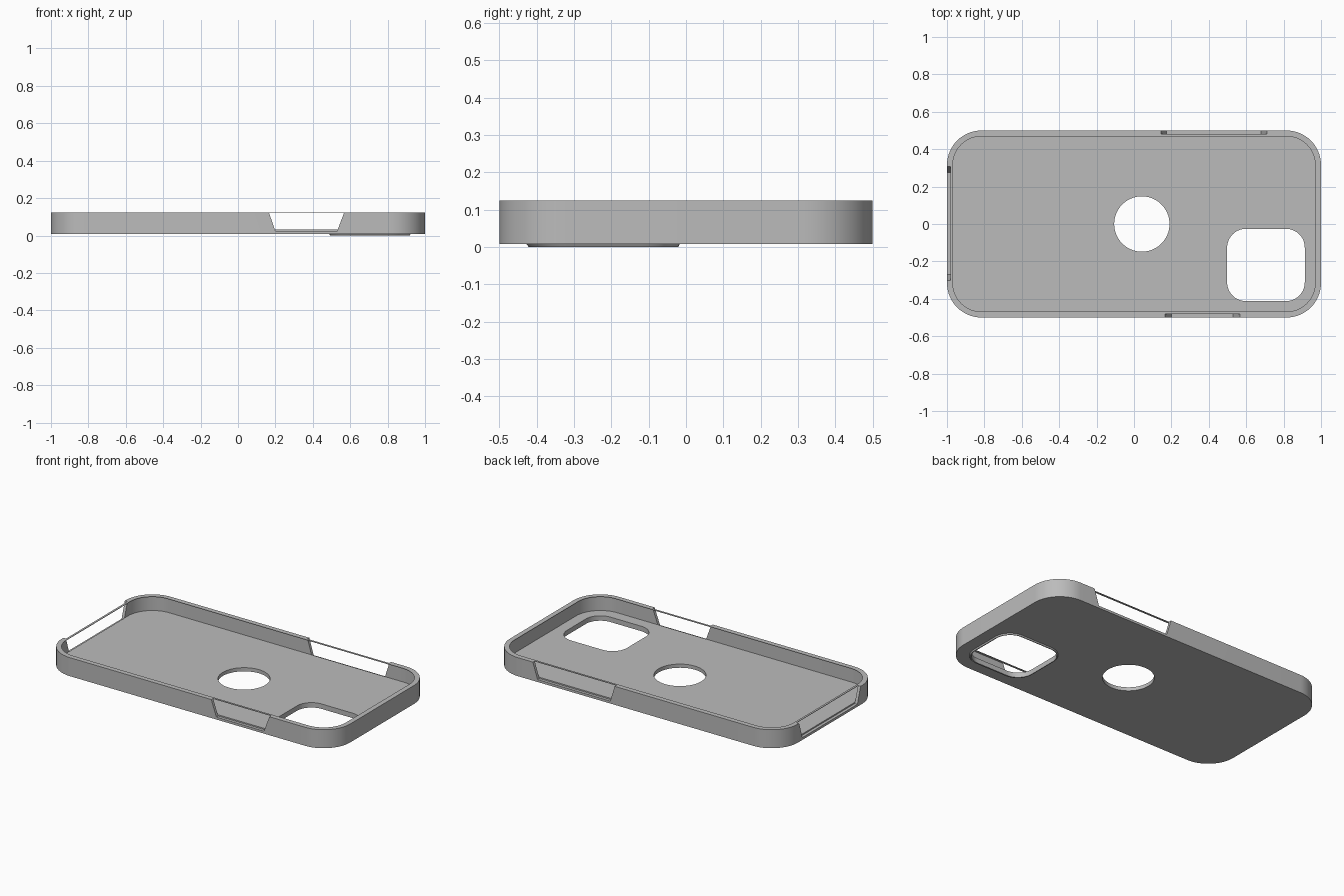
import bpy, bmesh, math

if "Cube" in bpy.data.objects:
    bpy.data.objects.remove(bpy.data.objects["Cube"])

grey = bpy.data.materials.new("case_grey")
grey.diffuse_color = (0.5, 0.5, 0.5, 1)
grey.use_nodes = True
grey.node_tree.nodes["Principled BSDF"].inputs["Base Color"].default_value = grey.diffuse_color


def rounded(x0, x1, y0, y1, r, n=16):
    """Outline of a rounded rectangle, counter-clockwise."""
    pts = []
    centres = [(x1 - r, y1 - r), (x0 + r, y1 - r), (x0 + r, y0 + r), (x1 - r, y0 + r)]
    for k, (cx, cy) in enumerate(centres):
        for i in range(n + 1):
            a = math.pi / 2 * (k + i / n)
            pts.append((cx + r * math.cos(a), cy + r * math.sin(a)))
    return pts


def loft(name, loops, caps=True):
    """Skin a list of equal-length 3D loops; without caps it closes into a ring."""
    bm = bmesh.new()
    rows = [[bm.verts.new(p) for p in lp] for lp in loops]
    n = len(rows[0])
    pairs = list(zip(rows, rows[1:]))
    if caps:
        bm.faces.new(rows[0])
        bm.faces.new(rows[-1])
    else:
        pairs.append((rows[-1], rows[0]))
    for a, b in pairs:
        for i in range(n):
            j = (i + 1) % n
            bm.faces.new((a[i], a[j], b[j], b[i]))
    bmesh.ops.recalc_face_normals(bm, faces=bm.faces)
    me = bpy.data.meshes.new(name)
    bm.to_mesh(me)
    bm.free()
    me.materials.append(grey)
    ob = bpy.data.objects.new(name, me)
    bpy.context.collection.objects.link(ob)
    return ob


def at(pts, z):
    return [(x, y, z) for x, y in pts]


def prism(name, pts, z0, z1):
    return loft(name, [at(pts, z0), at(pts, z1)])


def shell(inset):
    return rounded(-1 + inset, 1 - inset, -0.5 + inset, 0.5 - inset, 0.185 - inset)


def select(ob):
    bpy.ops.object.select_all(action='DESELECT')
    ob.select_set(True)
    bpy.context.view_layer.objects.active = ob


def cut(ob, cutter):
    cutter.hide_render = True
    mod = ob.modifiers.new("cut", 'BOOLEAN')
    mod.operation, mod.solver, mod.object = 'DIFFERENCE', 'EXACT', cutter
    select(ob)
    bpy.ops.object.modifier_apply(modifier=mod.name)
    bpy.data.objects.remove(cutter)


WALL, LIP = 0.018, 0.031
BASE, FLOOR, TOP = 0.008, 0.031, 0.124

# Tray body: hollow with a thin inward lip left around the top
case = prism("case_body", shell(0), BASE, TOP)
cut(case, prism("cavity", shell(WALL), FLOOR, TOP - 0.003))
cut(case, prism("opening", shell(LIP), 0.08, 0.3))

# Round hole and camera window through the floor
disc = [(0.042 + 0.148 * math.cos(i * math.tau / 64), 0.148 * math.sin(i * math.tau / 64))
        for i in range(64)]
cut(case, prism("round_hole", disc, -0.1, 0.07))
window = rounded(0.498, 0.913, -0.412, -0.026, 0.1)
cut(case, prism("camera_hole", window, -0.1, 0.07))


# Tapered side notches, which stop at the lip and floor
def notch(place, low, high):
    z0, z1, z2 = 0.023, TOP, 0.2
    k = (z2 - z0) / (z1 - z0)
    wide = [l + (h - l) * k for l, h in zip(low, high)]
    prof = [(low[0], z0), (low[1], z0), (wide[1], z2), (wide[0], z2)]
    cut(case, loft("notch", [[place(u, d, z) for u, z in prof] for d in (-0.1, WALL + 0.0001)]))


notch(lambda u, d, z: (u, -0.5 + d, z), (0.20, 0.53), (0.165, 0.568))
notch(lambda u, d, z: (u, 0.5 - d, z), (0.175, 0.68), (0.145, 0.712))
notch(lambda u, d, z: (-1 + d, u, z), (-0.27, 0.275), (-0.302, 0.307))

# Raised rim under the camera window
outer_top = rounded(0.488, 0.923, -0.428, -0.017, 0.112)
outer_low = rounded(0.493, 0.918, -0.421, -0.021, 0.106)
rim = loft("camera_rim", [at(outer_top, BASE), at(outer_low, 0), at(window, 0), at(window, BASE)],
           caps=False)

for ob in (case, rim):
    select(ob)
    bpy.ops.object.shade_smooth_by_angle(angle=math.radians(30))
